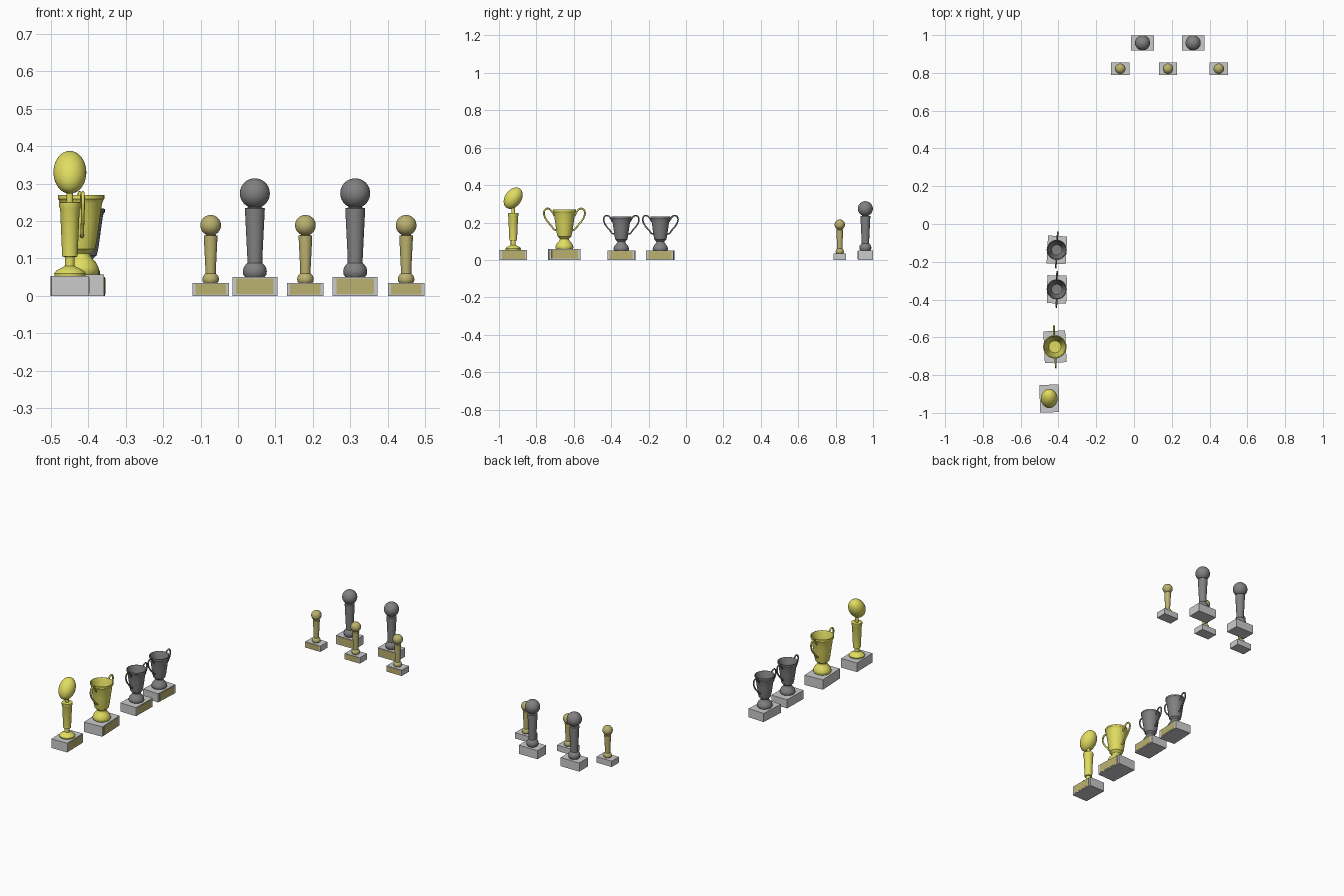
import bpy, bmesh, math
from mathutils import Matrix, Vector

if "Cube" in bpy.data.objects:
    bpy.data.objects.remove(bpy.data.objects["Cube"])


def material(name, rgb):
    m = bpy.data.materials.new(name)
    m.diffuse_color = (*rgb, 1)
    m.use_nodes = True
    m.node_tree.nodes["Principled BSDF"].inputs["Base Color"].default_value = m.diffuse_color
    return m


GOLD = material("gold", (0.75, 0.72, 0.12))
BRONZE = material("bronze", (0.5, 0.44, 0.16))
PEWTER = material("pewter", (0.22, 0.22, 0.22))


def finish(bm, name, place, mat=None, smooth=True):
    """Turn a bmesh into a placed object."""
    bmesh.ops.recalc_face_normals(bm, faces=bm.faces)
    me = bpy.data.meshes.new(name)
    bm.to_mesh(me)
    bm.free()
    ob = bpy.data.objects.new(name, me)
    bpy.context.collection.objects.link(ob)
    ob.matrix_world = place
    if mat:
        me.materials.append(mat)
    if smooth:
        bpy.ops.object.select_all(action='DESELECT')
        ob.select_set(True)
        bpy.context.view_layer.objects.active = ob
        bpy.ops.object.shade_smooth_by_angle(angle=math.radians(35))
    return ob


def box(name, size, centre, place, mat=None):
    bm = bmesh.new()
    bmesh.ops.create_cube(bm, size=1, matrix=Matrix.Translation(centre) @ Matrix.Diagonal((*size, 1)))
    return finish(bm, name, place, mat, smooth=False)


def lathe(name, profile, place, mat, scale=1, z0=0, segs=32):
    """Spin (radius, height) points round the z axis."""
    bm = bmesh.new()
    verts = [bm.verts.new((r * scale, 0, z0 + z * scale)) for r, z in profile]
    edges = [bm.edges.new(p) for p in zip(verts, verts[1:])]
    bmesh.ops.spin(bm, geom=verts + edges, cent=(0, 0, 0), axis=(0, 0, 1),
                   angle=2 * math.pi, steps=segs)
    bmesh.ops.remove_doubles(bm, verts=bm.verts, dist=1e-5)
    return finish(bm, name, place, mat)


def ball(name, z, radii, place, mat, tilt=0):
    bm = bmesh.new()
    m = Matrix.Translation((0, 0, z)) @ Matrix.Rotation(tilt, 4, 'Y') @ Matrix.Diagonal((*radii, 1))
    bmesh.ops.create_uvsphere(bm, u_segments=32, v_segments=20, radius=1, matrix=m)
    return finish(bm, name, place, mat)


def plinth(w, d, h, place):
    """Block with a plaque on its front (-y) face."""
    box("plinth", (w, d, h), (0, 0, h / 2), place)
    box("plaque", (w * 0.84, 0.002, h * 0.82), (0, -d / 2 - 0.0005, h * 0.52), place, BRONZE)


def placed(x, y, degrees=0):
    return Matrix.Translation((x, y, 0)) @ Matrix.Rotation(math.radians(degrees), 4, 'Z')


# Pillar trophies: round foot, flared column, ball
PILLAR = [(0, 0), (0.026, 0), (0.031, 0.007), (0.032, 0.016), (0.03, 0.026), (0.024, 0.034),
          (0.02, 0.038), (0.02, 0.05), (0.0265, 0.18), (0.0265, 0.184), (0.018, 0.186),
          (0.018, 0.195), (0, 0.195)]


def pillar_trophy(x, y, s, w, d, h, mat):
    p = placed(x, y)
    plinth(w, d, h, p)
    lathe("column", PILLAR, p, mat, s, h)
    ball("ball", h + 0.224 * s, (0.04 * s,) * 3, p, mat)


for x in (0.045, 0.313):
    pillar_trophy(x, 0.959, 1, 0.12, 0.08, 0.05, PEWTER)
for x in (-0.073, 0.18, 0.449):
    pillar_trophy(x, 0.822, 0.69, 0.097, 0.065, 0.034, BRONZE)


# Two-handled cups, turned to face +x
FOOT = [(0, 0), (0.044, 0), (0.048, 0.008), (0.047, 0.018), (0.04, 0.032), (0.03, 0.043),
        (0.025, 0.051), (0.025, 0.056), (0.03, 0.062)]
BOWL = [(0.03, 0.062), (0.037, 0.068), (0.042, 0.09), (0.049, 0.14), (0.056, 0.19),
        (0.059, 0.198), (0.062, 0.202), (0.062, 0.212), (0.058, 0.213), (0.054, 0.205),
        (0.046, 0.14), (0.039, 0.095), (0.032, 0.075), (0, 0.073)]
EAR = [(0.054, 0.178), (0.066, 0.2), (0.082, 0.216), (0.098, 0.216), (0.109, 0.2),
       (0.107, 0.178), (0.093, 0.152), (0.07, 0.125), (0.055, 0.106), (0.043, 0.102)]


def handle(place, side, mat, s, z0):
    """Ear-shaped tube swept along a curve."""
    cu = bpy.data.curves.new("handle", 'CURVE')
    cu.dimensions = '3D'
    cu.bevel_depth = 0.0048 * s
    cu.bevel_resolution = 3
    cu.use_fill_caps = True
    sp = cu.splines.new('BEZIER')
    sp.resolution_u = 5
    sp.bezier_points.add(len(EAR) - 1)
    for bp, (r, z) in zip(sp.bezier_points, EAR):
        bp.co = Vector((side * r * s, 0, z0 + z * s))
        bp.handle_left_type = bp.handle_right_type = 'AUTO'
    cu.materials.append(mat)
    ob = bpy.data.objects.new("handle", cu)
    bpy.context.collection.objects.link(ob)
    ob.matrix_world = place
    bpy.ops.object.select_all(action='DESELECT')
    ob.select_set(True)
    bpy.context.view_layer.objects.active = ob
    bpy.ops.object.convert(target='MESH')


def cup_trophy(x, y, turn, s, w, d, h, mat):
    p = placed(x, y, 90 + turn)
    plinth(w, d, h, p)
    lathe("cup", FOOT + BOWL[1:], p, mat, s, h)
    for side in (-1, 1):
        handle(p, side, mat, s, h)


cup_trophy(-0.419, -0.65, 2.7, 1, 0.168, 0.114, 0.057, GOLD)
cup_trophy(-0.409, -0.346, -1, 0.86, 0.148, 0.102, 0.05, PEWTER)
cup_trophy(-0.409, -0.137, -3, 0.86, 0.147, 0.1, 0.05, PEWTER)

# Oval ball trophy: domed foot, thin stem, flared column, tilted ball
STAND = [(0, 0.052), (0.041, 0.052), (0.042, 0.06), (0.036, 0.068), (0.022, 0.075),
         (0.013, 0.08), (0.013, 0.104), (0.021, 0.105), (0.021, 0.115), (0.026, 0.232),
         (0.0285, 0.238), (0.0285, 0.25), (0.009, 0.251), (0.009, 0.285), (0, 0.285)]
p = placed(-0.449, -0.924, 91)
plinth(0.146, 0.1, 0.053, p)
lathe("stand", STAND, p, GOLD)
ball("oval_ball", 0.33, (0.044, 0.044, 0.0625), p, GOLD, math.radians(35))
